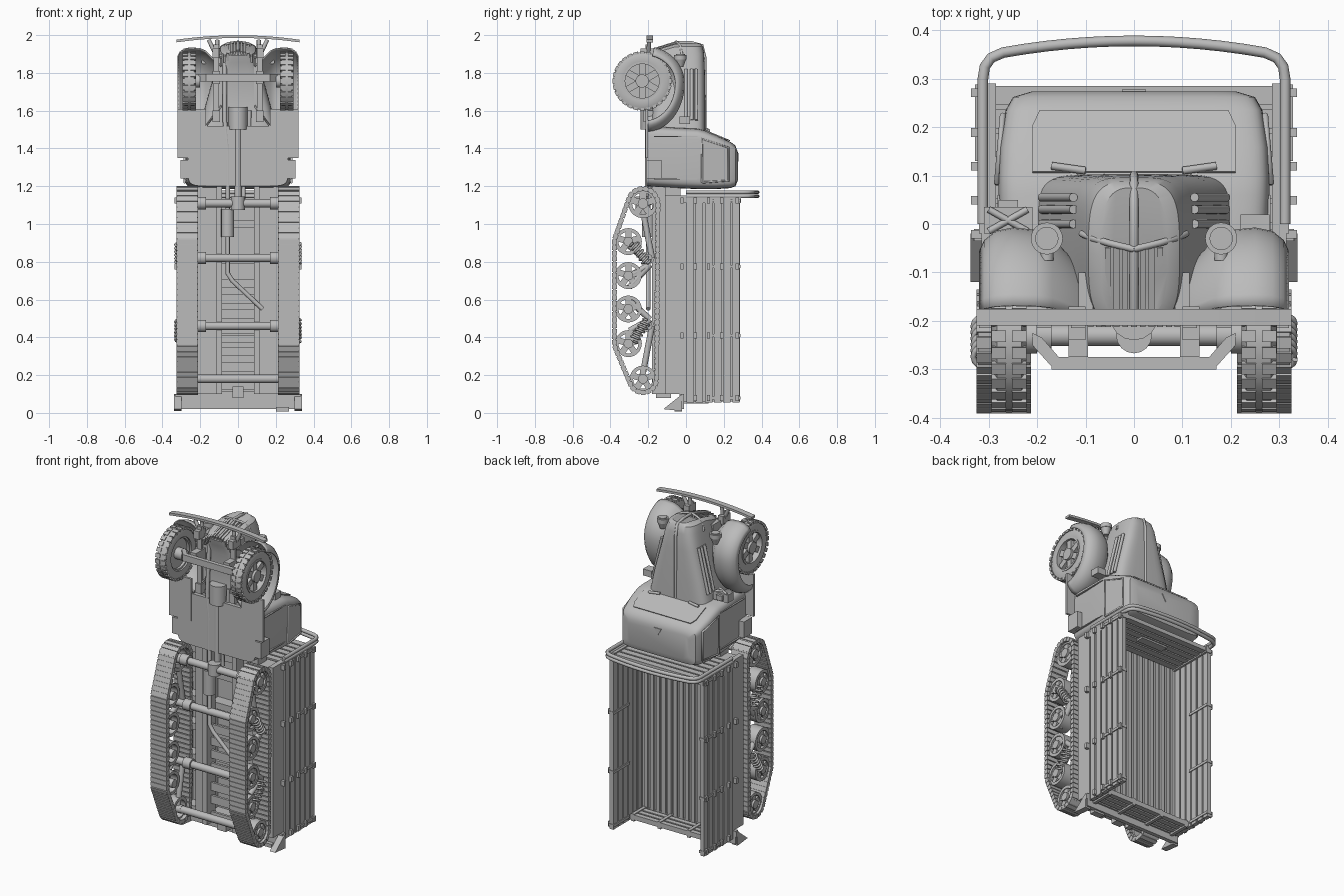
import bpy, bmesh, math
from mathutils import Vector, Matrix
from mathutils.geometry import convex_hull_2d

if "Cube" in bpy.data.objects:
    bpy.data.objects.remove(bpy.data.objects["Cube"])

mat = bpy.data.materials.new("plain grey")
mat.use_nodes = True
grey = (0.5, 0.5, 0.5, 1)
mat.diffuse_color = grey
mat.node_tree.nodes["Principled BSDF"].inputs["Base Color"].default_value = grey
SIDES = ((1, "left"), (-1, "right"))


def finish(name, bm, smooth=True):
    bmesh.ops.recalc_face_normals(bm, faces=bm.faces)
    me = bpy.data.meshes.new(name)
    bm.to_mesh(me)
    bm.free()
    me.materials.append(mat)
    ob = bpy.data.objects.new(name, me)
    bpy.context.collection.objects.link(ob)
    if smooth:
        bpy.ops.object.select_all(action='DESELECT')
        ob.select_set(True)
        bpy.context.view_layer.objects.active = ob
        bpy.ops.object.shade_smooth_by_angle(angle=math.radians(35))
    return ob


def add_box(bm, x0, x1, y0, y1, z0, z1, rot=None):
    m = Matrix.Translation(((x0 + x1) / 2, (y0 + y1) / 2, (z0 + z1) / 2))
    s = Matrix.Diagonal((abs(x1 - x0), abs(y1 - y0), abs(z1 - z0), 1))
    bmesh.ops.create_cube(bm, size=1, matrix=(rot or Matrix()) @ m @ s)


def boxes(name, *dims):
    bm = bmesh.new()
    for d in dims:
        add_box(bm, *d)
    return finish(name, bm, False)


def add_rod(bm, a, b, r, r2=None, n=16):
    a, b = Vector(a), Vector(b)
    q = (b - a).to_track_quat('Z', 'Y').to_matrix().to_4x4()
    bmesh.ops.create_cone(bm, cap_ends=True, segments=n, radius1=r, radius2=r if r2 is None else r2,
                          depth=(b - a).length, matrix=Matrix.Translation((a + b) / 2) @ q)


def rods(name, r, *pairs):
    bm = bmesh.new()
    for a, b in pairs:
        add_rod(bm, a, b, r)
    return finish(name, bm)


def pipe(name, pts, r):
    cu = bpy.data.curves.new(name, 'CURVE')
    cu.dimensions, cu.bevel_depth, cu.bevel_resolution, cu.use_fill_caps = '3D', r, 3, True
    sp = cu.splines.new('POLY')
    sp.points.add(len(pts) - 1)
    for p, co in zip(sp.points, pts):
        p.co = (*co, 1)
    cu.materials.append(mat)
    ob = bpy.data.objects.new(name, cu)
    bpy.context.collection.objects.link(ob)


def add_skin(bm, rings, closed=True, caps=True, loop=False):
    vs = [[bm.verts.new(p) for p in r] for r in rings]
    n = len(vs[0])
    for a, b in zip(vs, vs[1:] + ([vs[0]] if loop else [])):
        for i in range(n if closed else n - 1):
            j = (i + 1) % n
            bm.faces.new((a[i], a[j], b[j], b[i]))
    if caps:
        bm.faces.new(vs[0])
        bm.faces.new(vs[-1])


def plate(name, pts, push):
    bm = bmesh.new()
    add_skin(bm, [pts, [Vector(p) + Vector(push) for p in pts]])
    return finish(name, bm, False)


def oval(w, h, power, n=48):
    out = []
    for i in range(n):
        c, s = math.cos(math.tau * i / n), math.sin(math.tau * i / n)
        out.append((w * math.copysign(abs(c) ** (2 / power), c), h * math.copysign(abs(s) ** (2 / power), s)))
    return out


def add_lathe(bm, prof, y, z, n=36):
    add_skin(bm, [[(x, y + r * math.cos(math.tau * i / n), z + r * math.sin(math.tau * i / n))
                   for x, r in prof] for i in range(n)], True, False, True)


def add_spokes(bm, count, x0, x1, r0, r1, width, y, z):
    for i in range(count):
        m = Matrix.Translation((0, y, z)) @ Matrix.Rotation(math.tau * i / count, 4, 'X')
        add_box(bm, x0, x1, -width / 2, width / 2, r0, r1, m)


# Cab, roof and windows
bm = bmesh.new()
add_skin(bm, [[(x, y, (z0 + z1) / 2 + dz) for x, dz in oval(w, (z1 - z0) / 2, 9)] for y, w, z0, z1 in (
    (-.21, .265, 1.2, 1.52), (-.05, .275, 1.19, 1.51), (.06, .28, 1.185, 1.505), (.1, .28, 1.185, 1.495),
    (.16, .277, 1.185, 1.47), (.235, .265, 1.19, 1.435), (.262, .25, 1.2, 1.415), (.274, .21, 1.23, 1.38))])
finish("cab", bm)
plate("windshield", [(-.21, .105, 1.491), (.21, .105, 1.491), (.21, .2, 1.451), (.195, .232, 1.438),
                     (-.195, .232, 1.438), (-.21, .2, 1.451)], (0, .003, .005))
plate("roof_badge", [(-.025, .27, 1.375), (.025, .27, 1.375), (0, .27, 1.33)], (0, .008, 0))
for s, side in SIDES:
    pts = [(.279, .085, 1.22), (.279, .085, 1.45), (.267, .225, 1.405), (.267, .225, 1.23)]
    plate(side + "_window", [(s * x, y, z) for x, y, z in pts], (s * .005, 0, 0))
    pipe(side + "_window_frame", [(s * (x + .004), y, z) for x, y, z in pts + pts[:1]], .006)
    pipe(side + "_wiper", [(s * .1, .11, 1.5), (s * .17, .12, 1.495)], .008)
    boxes(side + "_door_seams", (s * .272, s * .282, -.17, .06, 1.235, 1.24), (s * .272, s * .282, -.17, .06, 1.46, 1.465))
    boxes(side + "_toolbox", (s * .2, s * .305, -.21, -.13, 1.24, 1.34))
    boxes(side + "_running_board", (s * .17, s * .32, -.215, -.2, 1.35, 1.61))

# Hood and nose; the nose leans back below its brow
LEAN = .3
bm = bmesh.new()
rings = []
for z, w, y0, y1, p in ((1.47, .205, -.19, .103, 6), (1.62, .175, -.18, .103, 5), (1.8, .125, -.18, .1, 4.5),
                        (1.9, .105, -.2, .096, 4), (1.94, .094, -.21, .088, 3.5), (1.955, .07, -.2, .075, 3)):
    ring = [(x, (y0 + y1) / 2 + dy) for x, dy in oval(w, (y1 - y0) / 2, p)]
    rings.append([(x, y, z + (LEAN * min(0, y + .05) if z > 1.85 else 0)) for x, y in ring])
add_skin(bm, rings)
finish("hood", bm)
pipe("hood_ridge", [(0, .1, 1.5), (0, .1, 1.88), (0, .085, 1.945), (0, .03, 1.96), (0, -.05, 1.96), (0, -.2, 1.913)], .009)
bm = bmesh.new()
for i in range(-5, 6):
    lean = Matrix.Translation((0, -.05, 1.966 - .04 * (i / 5) ** 2)) @ Matrix.Rotation(LEAN, 4, 'X')
    add_box(bm, i * .018 - .006, i * .018 + .006, -.17, 0, -.04, 0, lean)
finish("grille_bars", bm, False)
for s, side in SIDES:
    pipe(side + "_grille_band", [(0, -.052, 1.964), (s * .05, -.04, 1.957), (s * .085, -.03, 1.94), (s * .108, -.02, 1.89)], .007)
    rods(side + "_hood_trim", .009, *[((s * .19, y, 1.55), (s * .125, y, 1.82)) for y in (.055, .03, 0)])

# Front fenders with rounded crowns
FENDER = ((.09, .1), (.12, .13), (.17, .185), (.2, .2), (.25, .205), (.285, .198), (.307, .18), (.317, .158))
for s, side in SIDES:
    rings = []
    for i in range(25):
        a = math.radians(13 + i * 163 / 24)
        c, k = math.cos(a), math.sin(a)
        rings.append([(s * x, -.215 + r * k, 1.745 + r * c * (.94 if c > 0 else 1.25)) for x, r in FENDER])
    bm = bmesh.new()
    add_skin(bm, rings, False, False)
    ob = finish(side + "_fender", bm)
    mod = ob.modifiers.new("thickness", 'SOLIDIFY')
    mod.thickness, mod.offset = .006, 0
    bm = bmesh.new()
    add_rod(bm, (s * .18, -.03, 1.83), (s * .18, -.03, 1.87), .015, .03, 24)
    add_rod(bm, (s * .18, -.03, 1.87), (s * .18, -.03, 1.895), .033, None, 24)
    add_rod(bm, (s * .18, -.03, 1.895), (s * .18, -.03, 1.9), .024, None, 24)
    add_rod(bm, (s * .18, -.075, 1.86), (s * .18, -.03, 1.86), .014)
    finish(side + "_headlight", bm)

# Fuel can and step
boxes("fuel_can", (-.31, -.21, -.02, .035, 1.52, 1.57), (-.28, -.24, .035, .05, 1.53, 1.56))
rods("can_ribs", .007, ((-.3, -.015, 1.572), (-.22, .03, 1.572)), ((-.3, .03, 1.572), (-.22, -.015, 1.572)))
boxes("left_fender_step", (.22, .28, -.035, .02, 1.53, 1.57))

# Bumper and front frame
bm = bmesh.new()
add_skin(bm, [[(x, y, 1.985 - .22 * x * x + d) for y, d in ((-.21, 0), (-.175, 0), (-.175, .014), (-.21, .014))]
              for x in [i * .325 / 8 for i in range(-8, 9)]])
finish("front_bumper", bm)
rods("bumper_braces", .011, *[((s * .11, -.2, 1.88), (s * x, -.195, 1.975)) for s, _ in SIDES for x in (.11, .155)])

# Dropped front axle
half = [(.21, -.225), (.21, -.25), (.165, -.3), (.155, -.275), (.19, -.235)]
for s, side in SIDES:
    plate(side + "_axle_arm", [(s * x, y, 1.755) for x, y in half], (0, 0, .04))
boxes("front_axle", (-.17, .17, -.3, -.275, 1.755, 1.795))

# Front wheels: lugged tyre, rim and spokes
for s, side in SIDES:
    bm = bmesh.new()
    add_lathe(bm, [(s * x, r) for x, r in ((.225, .1), (.222, .13), (.232, .153), (.283, .153), (.294, .13), (.29, .1))], -.232, 1.757, 48)
    add_lathe(bm, [(s * x, r) for x, r in ((.235, .09), (.235, .102), (.294, .102), (.294, .09))], -.232, 1.757, 48)
    for x0, x1 in ((.222, .252), (.264, .294)):
        add_spokes(bm, 28, s * x0, s * x1, .142, .157, .024, -.232, 1.757)
    add_spokes(bm, 6, s * .255, s * .28, .02, .095, .036, -.232, 1.757)
    add_rod(bm, (s * .2, -.232, 1.757), (s * .295, -.232, 1.757), .035, None, 24)
    add_rod(bm, (s * .25, -.232, 1.757), (s * .258, -.232, 1.757), .095, None, 32)
    finish(side + "_front_wheel", bm)

# Chassis, springs, drive line and exhaust
for s, side in SIDES:
    boxes(side + "_frame_rail", (s * .085, s * .115, -.18, -.1, .1, 1.9))
    boxes(side + "_leaf_spring", (s * .1, s * .13, -.215, -.2, 1.56, 1.95), (s * .095, s * .135, -.275, -.18, 1.74, 1.81),
          (s * .095, s * .135, -.225, -.17, 1.54, 1.6), (s * .1, s * .135, -.24, -.17, 1.88, 1.93))
rods("drive_shaft", .018, ((0, -.2, 1.1), (0, -.2, 1.62)))
rods("gearbox", .05, ((0, -.19, 1.5), (0, -.19, 1.62)))
rods("differential", .037, ((0, -.23, 1.075), (0, -.23, 1.145)))
rods("muffler", .034, ((-.055, -.2, .93), (-.055, -.2, 1.08)))
pipe("exhaust", [(-.07, -.18, 1.85), (-.07, -.2, 1.55), (-.055, -.2, 1.4), (-.055, -.2, .74), (-.03, -.2, .7), (.13, -.2, .55)], .012)
pipe("fuel_line", [(.06, -.18, 1.6), (.06, -.19, 1.24), (.03, -.19, 1.2), (.03, -.19, 1.12)], .011)
boxes("frame_steps", *[(-.09, .09, -.14, -.125, z, z + .05) for z in (.12, .22, .3, .42, .5, .58, .66)])
rods("track_axles", .022, *[((-.3, y, z), (.3, y, z)) for y, z in ((-.23, 1.11), (-.2, .82), (-.2, .46), (-.23, .18))])
rods("axle_collars", .033, *[((s * .17, y, z), (s * .22, y, z)) for s, _ in SIDES for y, z in ((-.23, 1.11), (-.2, .82), (-.2, .46))])

# Tracks, idlers, bogies and coil springs
WHEELS = [(-.228, 1.108, .077), (-.228, .18, .07)] + [(-.305, z, .071) for z in (.367, .55, .727, .907)]
cloud = [Vector((y + (r + .002) * math.cos(math.tau * i / 48), z + (r + .002) * math.sin(math.tau * i / 48)))
         for y, z, r in WHEELS for i in range(48)]
hull = [cloud[i] for i in convex_hull_2d(cloud)]


def walk(step):
    out, left = [], 0
    for a, b in zip(hull, hull[1:] + hull[:1]):
        d = (b - a).length
        while left < d:
            t = (b - a) / d
            out.append((a + t * left, t))
            left += step
        left -= d
    return out


centre = Vector((-.25, .64))
for s, side in SIDES:
    bm = bmesh.new()
    rings = []
    for p, t in walk(.02):
        n = Vector((t.y, -t.x))
        n = n if n.dot(p - centre) > 0 else -n
        inner, outer = p - n * .006, p + n * .009
        rings.append([(s * x, *q) for x, q in ((.215, inner), (.322, inner), (.322, outer), (.215, outer))])
    add_skin(bm, rings, True, False, True)
    for p, t in walk(.0295):
        m = Matrix.Translation((0, *p)) @ Matrix.Rotation(math.atan2(t.y, t.x), 4, 'X')
        add_box(bm, s * .213, s * .325, -.012, .012, -.013, .013, m)
    finish(side + "_track", bm, False)
    bm = bmesh.new()
    for y, z, r in WHEELS:
        add_lathe(bm, [(s * x, q) for x, q in ((.235, r * .74), (.235, r), (.31, r), (.31, r * .74))], y, z)
        add_rod(bm, (s * .22, y, z), (s * .318, y, z), r * .36)
        add_spokes(bm, 5, s * .285, s * .305, 0, r * .8, r * .46, y, z)
    finish(side + "_track_wheels", bm)
    rods(side + "_bogie_arms", .016, *[((s * .29, -.19, z), (s * .29, -.3, z + d)) for z in (.785, .495) for d in (-.06, .1, -.12)],
         ((s * .25, -.23, 1.08), (s * .25, -.18, .82)), ((s * .25, -.23, .2), (s * .25, -.18, .46)))
    for k, (z0, z1) in enumerate(((.9, .79), (.38, .49))):
        a, b = Vector((s * .31, -.28, z0)), Vector((s * .31, -.205, z1))
        u = Vector((1, 0, 0))
        v = (b - a).normalized().cross(u)
        pipe(f"{side}_coil_{k}", [a + (b - a) * i / 72 + .022 * (u * math.cos(i * math.pi / 6) + v * math.sin(i * math.pi / 6))
                                  for i in range(73)], .006)

# Cargo bed: floor, underframe, plank sides and end gates
boxes("bed_floor", (-.31, .31, -.03, -.01, .08, 1.14))
boxes("floor_planks", *[(-.3 + i * .04, -.275 + i * .04, -.012, .002, .08, 1.13) for i in range(15)])
boxes("underframe", (-.215, -.115, -.11, -.03, .1, 1.2), (.215, .115, -.11, -.03, .1, 1.2))
boxes("cross_members", *[(-.3, .3, -.1, -.03, z - .02, z + .02) for z in (.13, .39, .45, .64, .81, 1.0, 1.12)])
PLANKS = [.003 + i * .0485 for i in range(6)]
STAKES = (.08, .41, .775, 1.125)
for s, side in SIDES:
    boxes(side + "_bed_side", (s * .303, s * .312, -.01, .285, .06, 1.14),
          *[(s * .297, s * .322, y, y + .039, .055, 1.14) for y in PLANKS])
    boxes(side + "_bed_skirt", (s * .285, s * .315, -.11, -.01, .1, 1.15))
    boxes(side + "_stakes", *[(s * .292, s * .328, .13, .288, z - .008, z + .008) for z in STAKES])
    boxes(side + "_latches", *[(s * .31, s * .337, y, y + .018, z - .016, z + .016) for z in STAKES
                               for y in (-.03, .04, .11, .18, .262)])
boxes("bulkhead", (-.3, .3, -.01, .28, 1.125, 1.133), *[(-.3, .3, y, y + .039, 1.118, 1.142) for y in PLANKS],
      (-.32, -.285, -.02, .29, 1.11, 1.15), (.32, .285, -.02, .29, 1.11, 1.15), (-.09, .09, .13, .18, 1.108, 1.12))
boxes("tailgate", (-.3, .3, -.03, .1, .072, .08), *[(-.3, .3, y, y + .03, .06, .09) for y in (-.03, .01, .05, .09)],
      *[(x - .01, x + .01, -.03, .12, .05, .095) for x in (-.28, -.1, .1, .28)])

# Rear beam with tapered end brackets and tow hook
boxes("rear_beam", (-.33, .33, -.035, -.01, .02, .1), (-.03, .03, -.16, -.08, .08, .14), (.2, .27, -.06, -.02, .008, .03))
for s, side in SIDES:
    plate(side + "_rear_bracket", [(s * .3, y, z) for y, z in ((-.12, .02), (-.02, .01), (-.02, .1))], (s * .038, 0, 0))

# Two canvas bows stowed behind the cab
half = [(-.312, 0), (-.312, .3), (-.308, .325), (-.295, .343), (-.27, .354)]
arch = [(x, .378 - .024 * (x / .27) ** 2) for x in [i * .045 for i in range(-5, 6)]]
bow = half + arch + [(-x, y) for x, y in reversed(half)]
for k, z in enumerate((1.147, 1.168)):
    pipe(f"canvas_bow_{k}", [(x, y, z) for x, y in bow], .011)
